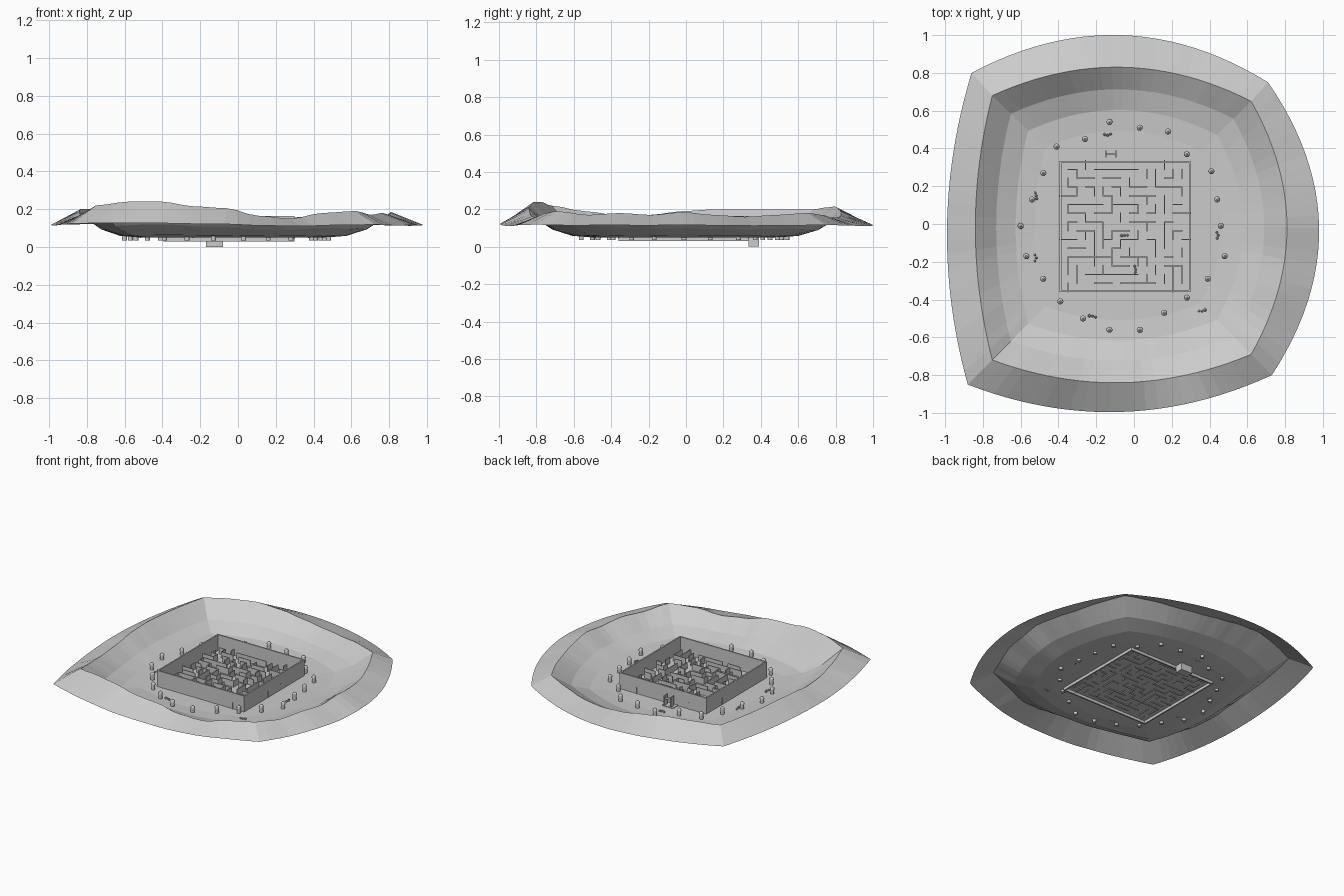
import bpy, bmesh, math, random
from mathutils import Vector, Matrix

random.seed(7)
cube = bpy.data.objects.get("Cube")
if cube:
    bpy.data.objects.remove(cube, do_unlink=True)

stone = bpy.data.materials.new("plain_grey")
stone.use_nodes = True
GREY = (0.6, 0.6, 0.6, 1)
stone.diffuse_color = GREY
stone.node_tree.nodes["Principled BSDF"].inputs["Base Color"].default_value = GREY


def finish(bm, name):
    mesh = bpy.data.meshes.new(name)
    bm.to_mesh(mesh)
    bm.free()
    mesh.materials.append(stone)
    obj = bpy.data.objects.new(name, mesh)
    bpy.context.collection.objects.link(obj)
    return obj


def box(bm, x0, x1, y0, y1, z0, z1):
    size = Matrix.Diagonal((x1 - x0, y1 - y0, z1 - z0, 1))
    mid = Matrix.Translation(((x0 + x1) / 2, (y0 + y1) / 2, (z0 + z1) / 2))
    bmesh.ops.create_cube(bm, size=1, matrix=mid @ size)


# Terrain: four bowed sides, counter-clockwise from the front right corner
FLOOR = 0.05
SEGMENTS = 24
ridge_corners = [(-0.75, -0.72), (0.62, -0.69), (0.62, 0.65), (-0.75, 0.68)]
ridge_bows = [0.135, 0.19, 0.165, 0.09]
rim_corners = [(-0.88, -0.85), (0.73, -0.80), (0.71, 0.75), (-0.86, 0.80)]
rim_bows = [0.17, 0.26, 0.225, 0.12]
ridge_heights = [
    (0.22, 0.24, 0.24, 0.215, 0.205, 0.165, 0.15, 0.18),
    (0.19, 0.17, 0.18, 0.17, 0.185, 0.17, 0.16, 0.17),
    (0.18, 0.17, 0.155, 0.155, 0.17, 0.195, 0.215, 0.21),
    (0.20, 0.20, 0.20, 0.20, 0.19, 0.17, 0.17, 0.19),
]
heights = [h for side in ridge_heights for h in side]


def bowed_loop(corners, bows):
    points = []
    for side, bow in enumerate(bows):
        a, b = Vector(corners[side]), Vector(corners[(side + 1) % 4])
        along = (b - a).normalized()
        outward = Vector((along.y, -along.x))
        for i in range(SEGMENTS):
            t = i / SEGMENTS
            points.append(a.lerp(b, t) + outward * bow * 4 * t * (1 - t))
    return points


def ridge_height(i):
    s = i * len(heights) / (4 * SEGMENTS)
    k = int(s)
    t = s - k
    t = t * t * (3 - 2 * t)
    return heights[k] * (1 - t) + heights[(k + 1) % len(heights)] * t


ridge = bowed_loop(ridge_corners, ridge_bows)
rim = bowed_loop(rim_corners, rim_bows)
top = [ridge_height(i) for i in range(len(ridge))]
centre = Vector((-0.05, -0.01))

bm = bmesh.new()
loops = [[bm.verts.new((p.x, p.y, 0.08 + 0.2 * h)) for p, h in zip(rim, top)]]
# (scale toward the centre, share of the ridge height)
for scale, rise in [(1, 1), (0.86, 0.36), (0.73, 0.07), (0.6, 0)]:
    loop = []
    for p, h in zip(ridge, top):
        q = centre + (p - centre) * scale
        loop.append(bm.verts.new((q.x, q.y, FLOOR + (h - FLOOR) * rise)))
    loops.append(loop)
for outer, inner in zip(loops, loops[1:]):
    for i in range(len(outer)):
        j = (i + 1) % len(outer)
        bm.faces.new((outer[i], outer[j], inner[j], inner[i]))
bm.faces.new(loops[-1])
finish(bm, "terrain_bowl")

# Tall enclosure around the maze
X0, X1, Y0, Y1 = -0.395, 0.3, -0.36, 0.333
THICK = 0.01
bm = bmesh.new()
for y in (Y0, Y1 - THICK):
    box(bm, X0, X1, y, y + THICK, 0.03, 0.165)
for x in (X0, X1 - THICK):
    box(bm, x, x + THICK, Y0 + THICK, Y1 - THICK, 0.03, 0.165)
finish(bm, "enclosure_wall")

# Low maze walls, from a depth-first walk over the cells
CELLS = 15
cell = (X1 - X0) / CELLS
opened, seen, stack = set(), {(0, 0)}, [(0, 0)]
while stack:
    cx, cy = stack[-1]
    near = [(cx + dx, cy + dy) for dx, dy in ((1, 0), (-1, 0), (0, 1), (0, -1))]
    near = [n for n in near if n not in seen
            and 0 <= n[0] < CELLS and 0 <= n[1] < CELLS]
    if not near:
        stack.pop()
        continue
    step = random.choice(near)
    opened.add(frozenset((stack[-1], step)))
    seen.add(step)
    stack.append(step)

bm = bmesh.new()
HALF = 0.003
for cx in range(CELLS):
    for cy in range(CELLS):
        x, y = X0 + (cx + 1) * cell, Y0 + (cy + 1) * cell
        right_open = frozenset(((cx, cy), (cx + 1, cy))) in opened
        back_open = frozenset(((cx, cy), (cx, cy + 1))) in opened
        if cx < CELLS - 1 and not right_open and random.random() > 0.2:
            box(bm, x - HALF, x + HALF, y - cell - HALF, y + HALF, 0.045, 0.095)
        if cy < CELLS - 1 and not back_open and random.random() > 0.2:
            box(bm, x - cell - HALF, x + HALF, y - HALF, y + HALF, 0.045, 0.095)
finish(bm, "maze_walls")

# Ring of round posts with domed caps
posts = [(-0.13, 0.54), (0.03, 0.51), (0.18, 0.49), (0.28, 0.37), (0.41, 0.28),
         (0.44, 0.13), (0.46, -0.01), (0.48, -0.17), (0.39, -0.29), (0.28, -0.39),
         (0.16, -0.47), (0.03, -0.56), (-0.13, -0.56), (-0.27, -0.5), (-0.39, -0.41),
         (-0.48, -0.29), (-0.57, -0.17), (-0.6, -0.01), (-0.54, 0.13), (-0.48, 0.27),
         (-0.41, 0.41), (-0.26, 0.45)]
for x, y in posts:
    bm = bmesh.new()
    for r0, r1, z0, z1 in [(0.013, 0.013, 0.035, 0.085), (0.016, 0.014, 0.085, 0.094),
                           (0.014, 0.004, 0.094, 0.104)]:
        bmesh.ops.create_cone(bm, cap_ends=True, segments=12, radius1=r0, radius2=r1,
                              depth=z1 - z0, matrix=Matrix.Translation((x, y, (z0 + z1) / 2)))
    finish(bm, "post")

# Gate at the back on a deep footing
bm = bmesh.new()
box(bm, -0.17, -0.08, 0.333, 0.39, 0, 0.055)
finish(bm, "gate_footing")
bm = bmesh.new()
for x in (-0.152, -0.1):
    box(bm, x, x + 0.007, 0.352, 0.39, 0.05, 0.125)
box(bm, -0.148, -0.096, 0.367, 0.374, 0.095, 0.11)
finish(bm, "gate_frame")

# Small rock clusters outside and rubble inside the maze
clusters = [(-0.14, 0.47, 0), (-0.52, 0.15, 1), (-0.52, -0.18, 1), (-0.22, -0.49, 0),
            (0.36, -0.46, 0), (0.44, -0.06, 1), (-0.05, -0.06, 0), (0.01, -0.24, 1)]
for x, y, lengthwise in clusters:
    bm = bmesh.new()
    for i in range(3):
        along, across = (i - 1) * 0.016, random.uniform(-0.006, 0.006)
        dx, dy = (across, along) if lengthwise else (along, across)
        bmesh.ops.create_icosphere(bm, subdivisions=1, radius=random.uniform(0.007, 0.01),
                                   matrix=Matrix.Translation((x + dx, y + dy, 0.056)))
    finish(bm, "rock_cluster")
